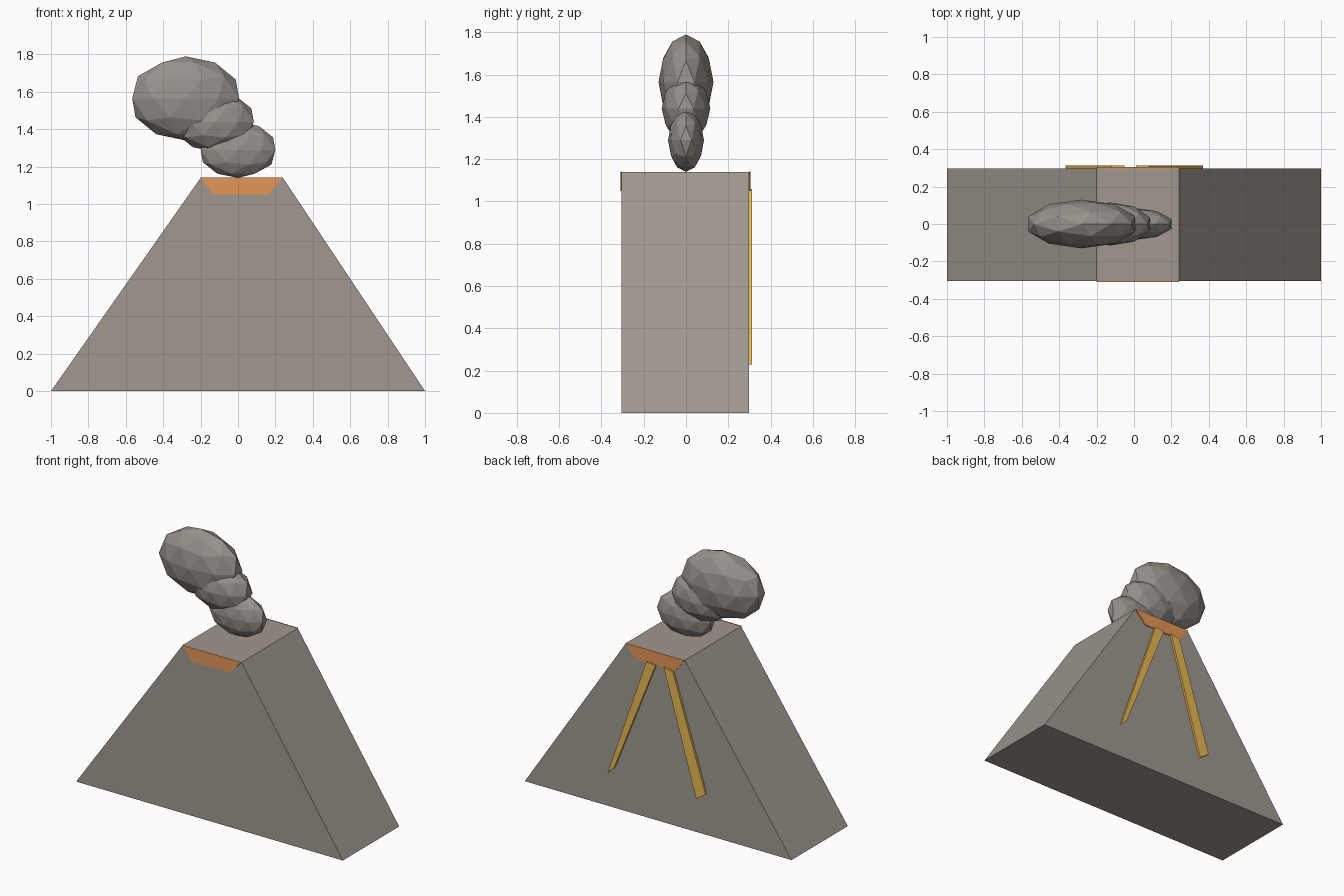
import bpy
import bmesh

cube = bpy.data.objects.get("Cube")
if cube:
    bpy.data.objects.remove(cube, do_unlink=True)


def material(name, srgb):
    color = [(c / 255) ** 2.2 for c in srgb] + [1.0]
    m = bpy.data.materials.new(name)
    m.diffuse_color = color
    m.use_nodes = True
    m.node_tree.nodes["Principled BSDF"].inputs["Base Color"].default_value = color
    return m


rock = material("rock grey", (158, 151, 142))
ash = material("ash grey", (150, 144, 138))
ember = material("ember orange", (228, 149, 88))
lava = material("lava gold", (235, 186, 85))


def add_object(name, bm, mat):
    bmesh.ops.recalc_face_normals(bm, faces=bm.faces)
    mesh = bpy.data.meshes.new(name)
    bm.to_mesh(mesh)
    bm.free()
    mesh.materials.append(mat)
    obj = bpy.data.objects.new(name, mesh)
    bpy.context.collection.objects.link(obj)
    return obj


def slab(name, outline, y0, y1, mat):
    """Extrude an x-z outline from y0 to y1."""
    bm = bmesh.new()
    face = bm.faces.new([bm.verts.new((x, y0, z)) for x, z in outline])
    out = bmesh.ops.extrude_face_region(bm, geom=[face])
    for v in out["geom"]:
        if isinstance(v, bmesh.types.BMVert):
            v.co.y = y1
    return add_object(name, bm, mat)


# Mountain body
slab("mountain", [(-1, 0), (1, 0), (0.24, 1.14), (-0.2, 1.14)], -0.305, 0.298, rock)

# Glowing crater lips on the front and back faces
lip = [(-0.2, 1.141), (-0.13, 1.05), (0.16, 1.05), (0.24, 1.141)]
slab("crater_lip_front", lip, -0.311, -0.304, ember)
slab("crater_lip_back", lip, 0.297, 0.304, ember)

# Lava streams running down the back
slab("lava_stream_left", [(0.08, 1.06), (0.01, 1.055), (0.32, 0.28), (0.37, 0.23)],
     0.297, 0.312, lava)
slab("lava_stream_right", [(-0.05, 1.06), (-0.12, 1.045), (-0.365, 0.28), (-0.295, 0.23)],
     0.297, 0.312, lava)

# Smoke puffs: faceted, flattened front to back
puffs = [
    ("smoke_puff_low", (0, 0, 1.29), (0.21, 0.085, 0.15)),
    ("smoke_puff_middle", (-0.125, 0, 1.44), (0.22, 0.115, 0.16)),
    ("smoke_puff_top", (-0.28, 0, 1.565), (0.3, 0.13, 0.225)),
]
for name, center, size in puffs:
    bm = bmesh.new()
    bmesh.ops.create_icosphere(bm, subdivisions=2, radius=1)
    bmesh.ops.scale(bm, vec=size, verts=bm.verts)
    add_object(name, bm, ash).location = center
